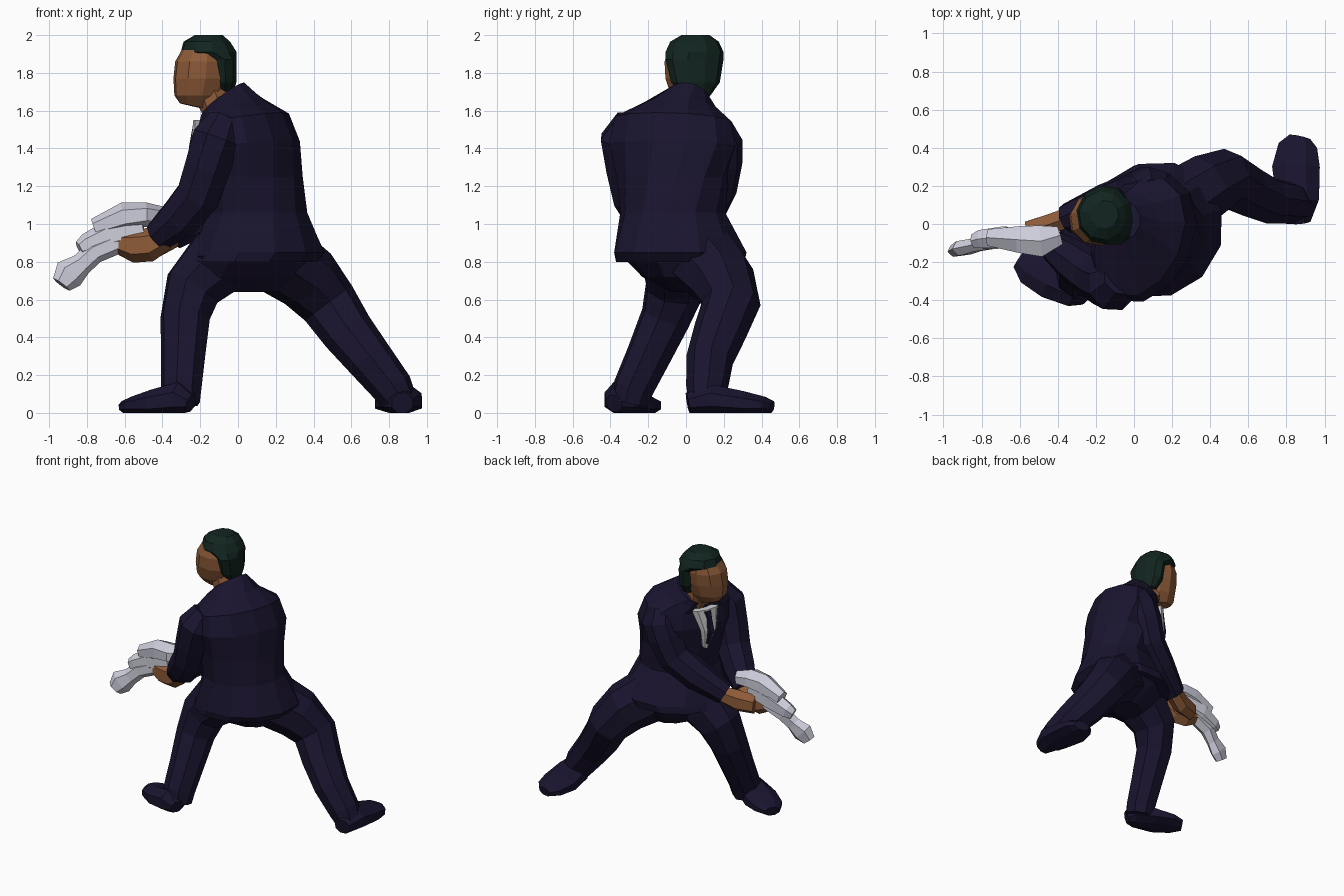
import bpy, bmesh
from math import cos, sin, radians, pi
from mathutils import Vector


def material(name, rgb):
    m = bpy.data.materials.new(name)
    m.diffuse_color = (*rgb, 1)
    return m


SUIT = material("navy_cloth", (0.010, 0.007, 0.028))
SKIN = material("skin", (0.27, 0.105, 0.04))
HAIR = material("dark_hair", (0.006, 0.018, 0.014))
METAL = material("pale_metal", (0.62, 0.62, 0.72))
LINEN = material("white_shirt", (0.65, 0.65, 0.62))


def skin_rings(name, rings, mat):
    """Bridge equal-length rings of points into a closed flat-shaded mesh."""
    bm = bmesh.new()
    vs = [[bm.verts.new((p.x, p.y, max(p.z, 0))) for p in r] for r in rings]
    n = len(vs[0])
    for lo, hi in zip(vs, vs[1:]):
        for i in range(n):
            j = (i + 1) % n
            bm.faces.new((lo[i], lo[j], hi[j], hi[i]))
    bm.faces.new(vs[0][::-1])
    bm.faces.new(vs[-1])
    bmesh.ops.recalc_face_normals(bm, faces=bm.faces)
    me = bpy.data.meshes.new(name)
    bm.to_mesh(me)
    bm.free()
    me.materials.append(mat)
    ob = bpy.data.objects.new(name, me)
    bpy.context.collection.objects.link(ob)
    return ob


def stack(name, rings, mat, n=12):
    """Level rings: x, y, z, half width, half depth, yaw of the right side, forward drop."""
    out = []
    for x, y, z, a, b, yaw, drop in rings:
        r = Vector((cos(radians(yaw)), sin(radians(yaw)), 0))
        f = Vector((-r.y, r.x, -drop / b))
        out.append([Vector((x, y, z)) + r * a * cos(2 * pi * i / n) + f * b * sin(2 * pi * i / n)
                    for i in range(n)])
    return skin_rings(name, out, mat)


def tube(name, path, mat, n=8):
    """Rings square to a path: x, y, z, half width, half height (optional)."""
    pts = [Vector(p[:3]) for p in path]
    out, u = [], None
    for k, p in enumerate(path):
        t = (pts[min(k + 1, len(pts) - 1)] - pts[max(k - 1, 0)]).normalized()
        u = t.cross(Vector((0, 0, 1))) if u is None else u - t * u.dot(t)
        u.normalize()
        v = u.cross(t)
        out.append([pts[k] + u * p[3] * cos(2 * pi * (i + .5) / n) + v * p[-1] * sin(2 * pi * (i + .5) / n)
                    for i in range(n)])
    return skin_rings(name, out, mat)


# Jacket body, twisting from hips to shoulders, with a flared hem
stack("jacket", [
    (.08, -.03, .80, .36, .34, 45, 0),
    (.11, -.03, .85, .37, .35, 45, 0),
    (.10, -.07, 1.06, .29, .26, 52, 0),
    (.07, -.07, 1.25, .31, .26, 60, 0),
    (.05, -.07, 1.42, .36, .26, 67, .02),
    (.03, -.07, 1.55, .33, .22, 67, .04),
    (-.03, -.03, 1.62, .20, .16, 70, .05),
    (-.075, .02, 1.67, .11, .11, 75, .08)], SUIT)

# Trouser seat and legs
stack("trouser_seat", [
    (.10, .03, .64, .14, .10, 30, 0),
    (.08, .00, .72, .32, .20, 30, 0),
    (.08, -.02, .83, .36, .29, 40, 0)], SUIT, 10)
tube("left_leg", [(-.08, -.05, .82, .2), (-.24, -.06, .66, .16), (-.28, -.11, .5, .135),
                  (-.29, -.2, .3, .12), (-.3, -.28, .13, .11), (-.3, -.3, .05, .1)], SUIT)
tube("right_leg", [(.2, .08, .83, .2), (.37, .19, .71, .18), (.48, .24, .58, .155),
                   (.58, .18, .43, .14), (.7, .125, .28, .125), (.82, .11, .13, .11), (.86, .1, .06, .09)], SUIT)

# Shoes, flattened on the ground
tube("left_shoe", [(-.25, -.38, .05, .05), (-.3, -.35, .07, .1, .1), (-.43, -.28, .05, .125, .08),
                   (-.54, -.22, .04, .11, .05), (-.6, -.18, .03, .06, .035)], SUIT)
tube("right_shoe", [(.87, .01, .05, .06), (.86, .12, .07, .12, .09), (.85, .3, .05, .135, .07),
                    (.86, .41, .04, .11, .05), (.87, .455, .03, .06, .035)], SUIT)

# Sleeves
tube("left_sleeve", [(-.07, -.28, 1.54, .10), (-.11, -.32, 1.45, .14), (-.16, -.3, 1.3, .13),
                     (-.21, -.27, 1.15, .125), (-.31, -.2, 1.03, .115), (-.42, -.12, .94, .085)], SUIT)
tube("right_sleeve", [(.1, .15, 1.53, .09), (.09, .17, 1.43, .13), (.05, .17, 1.33, .13),
                      (-.01, .15, 1.18, .12), (-.16, .1, 1.06, .11), (-.35, .03, .94, .08)], SUIT)

# Hands
tube("left_hand", [(-.38, -.13, .93, .065), (-.47, -.11, .89, .07, .09), (-.55, -.09, .885, .07, .09),
                   (-.63, -.08, .9, .05, .06)], SKIN, 6)
tube("right_hand", [(-.33, .04, .94, .06), (-.44, .0, .90, .06, .08), (-.56, -.03, .89, .05, .07)], SKIN, 6)

# Shirt front and tie
stack("shirt_front", [
    (-.19, .045, 1.26, .015, .03, 67, 0),
    (-.21, .03, 1.40, .065, .035, 67, 0),
    (-.185, .035, 1.55, .105, .035, 67, 0)], LINEN, 8)
stack("tie", [
    (-.20, .05, 1.30, .01, .04, 67, 0),
    (-.222, .035, 1.40, .035, .04, 67, 0),
    (-.21, .035, 1.48, .025, .04, 67, 0),
    (-.195, .04, 1.54, .04, .04, 67, 0)], SUIT, 6)

# Neck, head and hair
tube("neck", [(-.07, .01, 1.54, .09), (-.12, .02, 1.64, .09), (-.16, .03, 1.75, .09)], SKIN)
stack("head", [
    (-.22, .03, 1.62, .06, .09, 98, -.02),
    (-.205, .025, 1.68, .105, .135, 98, 0),
    (-.19, .025, 1.77, .135, .155, 98, 0),
    (-.185, .03, 1.86, .145, .15, 98, 0),
    (-.18, .035, 1.92, .13, .12, 98, 0)], SKIN, 10)
stack("hair", [
    (-.08, .06, 1.68, .07, .05, 98, 0),
    (-.085, .05, 1.75, .13, .075, 98, 0),
    (-.09, .045, 1.87, .155, .08, 98, 0),
    (-.155, .045, 1.91, .155, .15, 98, 0),
    (-.165, .045, 1.965, .13, .125, 98, 0),
    (-.155, .05, 2.0, .075, .075, 98, 0)], HAIR, 10)

# Two-handed gun: top housing, receiver and flared barrel
tube("gun_housing", [(-.39, -.06, 1.04, .055, .05), (-.49, -.09, 1.05, .095, .065),
                     (-.6, -.08, 1.04, .08, .075), (-.76, -.07, .98, .05, .05)], METAL, 6)
tube("gun_receiver", [(-.5, -.08, .98, .06, .07), (-.68, -.07, .94, .065, .08),
                      (-.8, -.08, .89, .055, .06), (-.84, -.09, .87, .04, .04)], METAL, 6)
tube("gun_barrel", [(-.62, -.08, .91, .05, .06), (-.76, -.09, .85, .05, .06), (-.83, -.11, .785, .04, .06),
                    (-.895, -.125, .735, .045, .085), (-.935, -.14, .68, .035, .055)], METAL, 6)
